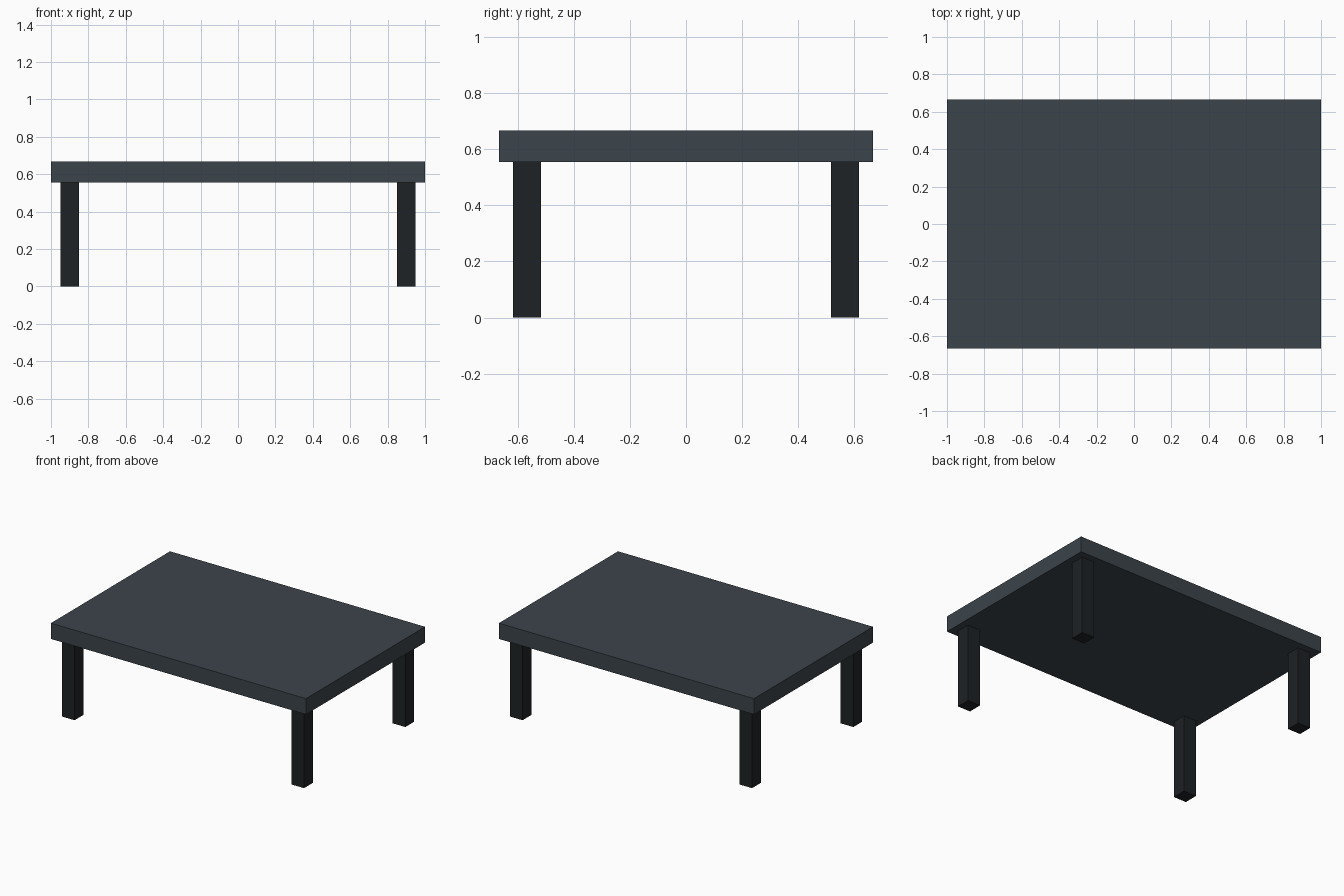
import bpy

if "Cube" in bpy.data.objects:
    bpy.data.objects.remove(bpy.data.objects["Cube"])


def material(name, color):
    mat = bpy.data.materials.new(name)
    mat.diffuse_color = (*color, 1.0)
    mat.use_nodes = True
    mat.node_tree.nodes["Principled BSDF"].inputs["Base Color"].default_value = mat.diffuse_color
    return mat


def box(name, center, size, mat):
    bpy.ops.mesh.primitive_cube_add(size=1, location=center)
    obj = bpy.context.object
    obj.name = name
    obj.scale = size
    bpy.ops.object.transform_apply(location=False, rotation=False, scale=True)
    obj.data.materials.append(mat)
    return obj


slate = material("slate", (0.045, 0.058, 0.07))
black = material("black", (0.013, 0.016, 0.018))

HEIGHT, UNDERSIDE = 0.667, 0.555
LEG = 0.1

# Thick rectangular top
box("table_top", (0, 0, (HEIGHT + UNDERSIDE) / 2),
    (2.0, 1.333, HEIGHT - UNDERSIDE), slate)

# Four square legs, inset from the corners
for side_y, depth in ((-1, "front"), (1, "back")):
    for side_x, side in ((-1, "left"), (1, "right")):
        box(f"{depth}_{side}_leg", (side_x * 0.9, side_y * 0.567, UNDERSIDE / 2),
            (LEG, LEG, UNDERSIDE), black)
